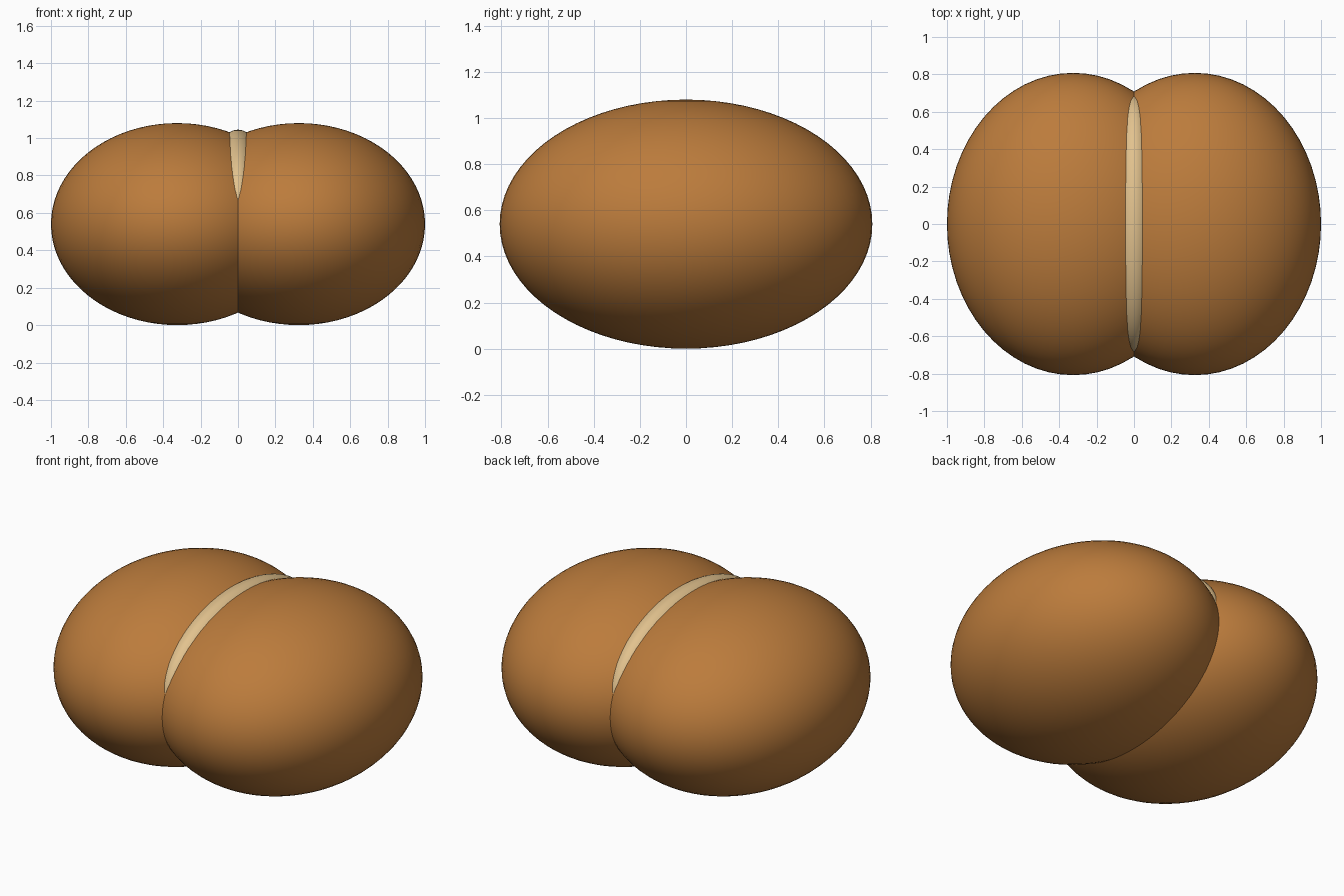
import bpy

if "Cube" in bpy.data.objects:
    bpy.data.objects.remove(bpy.data.objects["Cube"])


def material(name, rgb):
    m = bpy.data.materials.new(name)
    m.diffuse_color = (*rgb, 1)
    m.use_nodes = True
    m.node_tree.nodes["Principled BSDF"].inputs["Base Color"].default_value = m.diffuse_color
    return m


def ellipsoid(name, centre, radii, mat):
    bpy.ops.mesh.primitive_uv_sphere_add(segments=64, ring_count=40, radius=1, location=centre)
    ob = bpy.context.object
    ob.name = name
    ob.scale = radii
    bpy.ops.object.transform_apply(location=False, rotation=False, scale=True)
    bpy.ops.object.shade_smooth()
    ob.data.materials.append(mat)
    return ob


crust = material("golden brown crust", (0.50, 0.20, 0.045))
crumb = material("pale crumb", (0.76, 0.54, 0.27))

# two rounded halves that meet on the centre line
for side, label in ((-1, "left"), (1, "right")):
    ellipsoid(label + "_bun_half", (side * 0.325, 0, 0.54), (0.675, 0.808, 0.54), crust)

# pale split showing along the top crease
ellipsoid("pale_split", (0, 0, 0.62), (0.177, 0.686, 0.425), crumb)
